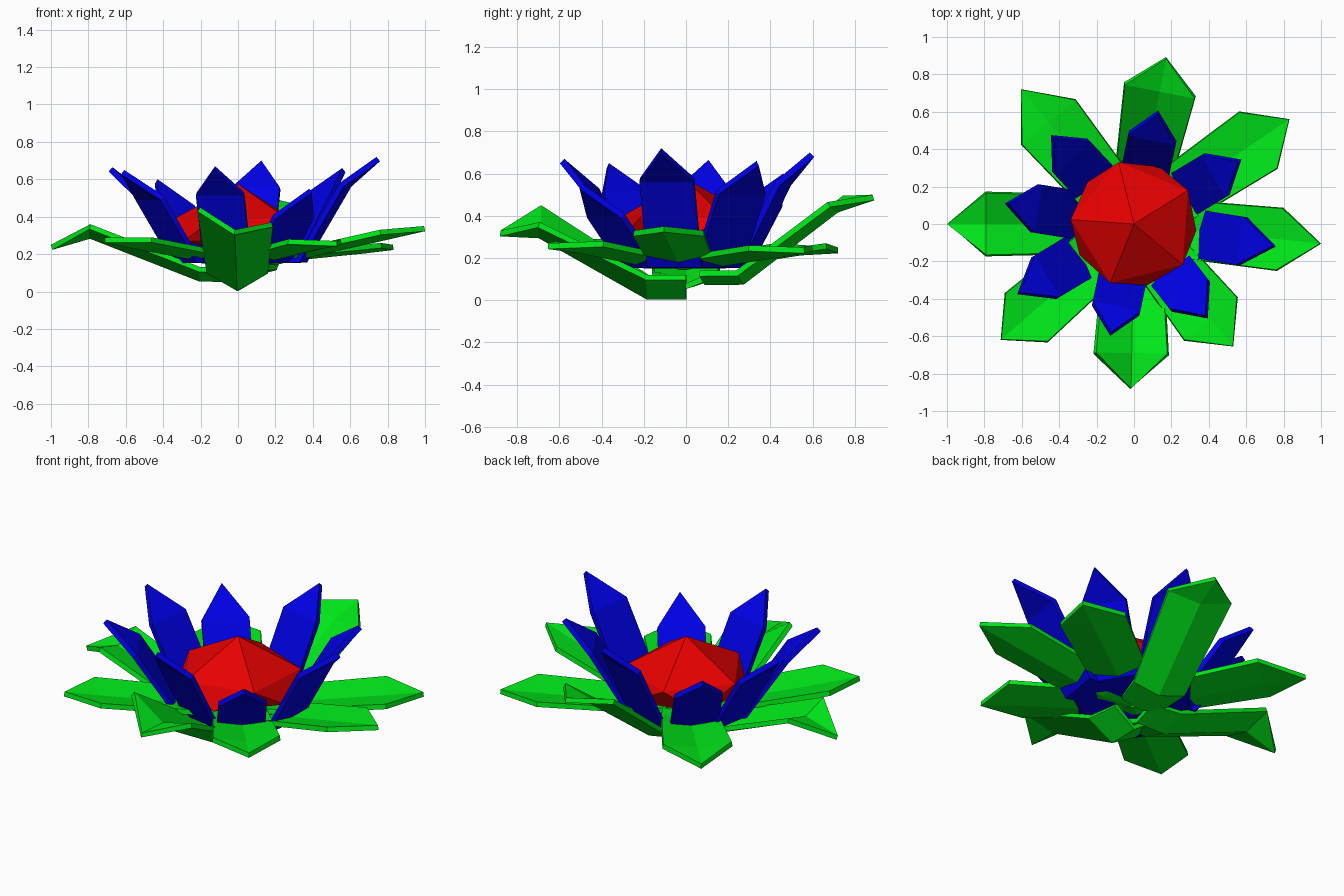
import bpy
import bmesh
from math import cos, sin, radians
from mathutils import Vector

if "Cube" in bpy.data.objects:
    bpy.data.objects.remove(bpy.data.objects["Cube"])


def material(name, rgb):
    mat = bpy.data.materials.new(name)
    mat.use_nodes = True
    mat.diffuse_color = (*rgb, 1)
    mat.node_tree.nodes["Principled BSDF"].inputs["Base Color"].default_value = (*rgb, 1)
    return mat


GREEN = material("leaf green", (0, 0.8, 0.01))
BLUE = material("petal blue", (0, 0, 0.8))
RED = material("heart red", (0.8, 0, 0))


def add_object(name, bm, mat):
    mesh = bpy.data.meshes.new(name)
    bm.to_mesh(mesh)
    bm.free()
    mesh.materials.append(mat)
    obj = bpy.data.objects.new(name, mesh)
    bpy.context.collection.objects.link(obj)
    return obj


def blade(name, mat, angle, stations, tip, thickness):
    """Folded blade: stations are (radius, edge height, half width, fold, roll)."""
    a = radians(angle)
    out = Vector((cos(a), sin(a), 0))
    side = Vector((-sin(a), cos(a), 0))
    up = Vector((0, 0, 1))
    bm = bmesh.new()
    rows = []
    for radius, height, half, fold, roll in stations:
        row = []
        for s in (-1, 0, 1):
            z = height + s * roll - (fold if s == 0 else 0)
            row.append(bm.verts.new(out * radius + side * half * s + up * z))
        rows.append(row)
    point = bm.verts.new(out * tip[0] + up * tip[1])
    for near, far in zip(rows, rows[1:]):
        for i in (0, 1):
            bm.faces.new((near[i], far[i], far[i + 1], near[i + 1]))
    for i in (0, 1):
        bm.faces.new((rows[-1][i], point, rows[-1][i + 1]))
    obj = add_object(name, bm, mat)
    solid = obj.modifiers.new("thickness", "SOLIDIFY")
    solid.thickness = thickness
    solid.offset = -1


# Outer leaves: angle, shoulder (radius, height, half width, roll),
# bend (radius, height), fold, tip (radius, height)
leaves = [
    (79, (0.72, 0.48, 0.19, 0.015), (0.27, 0.14), 0.04, (0.90, 0.50)),
    (34, (0.80, 0.26, 0.18, 0), (0.2, 0.21), 0.03, (1.00, 0.25)),
    (-6, (0.78, 0.33, 0.165, 0), (0.2, 0.20), 0.03, (1.00, 0.35)),
    (-51, (0.65, 0.28, 0.18, 0), (0.2, 0.21), 0.03, (0.84, 0.27)),
    (-91, (0.69, 0.41, 0.19, -0.04), (0.18, 0.12), 0.09, (0.88, 0.33)),
    (-139, (0.76, 0.29, 0.17, 0), (0.2, 0.21), 0.03, (0.94, 0.29)),
    (180, (0.79, 0.36, 0.165, 0), (0.2, 0.13), 0.05, (1.00, 0.25)),
    (130, (0.71, 0.27, 0.185, 0), (0.2, 0.21), 0.03, (0.94, 0.25)),
]
for n, (angle, shoulder, bend, fold, tip) in enumerate(leaves):
    radius, height, half, roll = shoulder
    stations = [
        (bend[0] - 0.18, bend[1], 0.12, fold, 0),
        (*bend, 0.15, fold, 0),
        (radius, height, half, fold, roll),
    ]
    blade(f"outer_leaf_{n + 1}", GREEN, angle, stations, tip, 0.028)

# Inner petals: angle, tip radius, tip height
petals = [
    (78, 0.60, 0.70), (31, 0.65, 0.66), (-9, 0.75, 0.72), (-52, 0.62, 0.55),
    (-102, 0.59, 0.67), (-149, 0.71, 0.65), (171, 0.68, 0.665), (133, 0.63, 0.60),
]
for n, (angle, reach, tip_z) in enumerate(petals):
    stations = [
        (0.1, 0.18, 0.09, 0, 0),
        (0.45 * reach, 0.18, 0.13, 0, 0),
        (0.76 * reach, tip_z - 0.14, 0.13, 0, 0),
    ]
    blade(f"inner_petal_{n + 1}", BLUE, angle, stations, (reach, tip_z), 0.03)

# Faceted heart: two staggered five-point rings between two poles
bm = bmesh.new()
bm.verts.new((0, 0, 0.575))
bm.verts.new((0, 0, 0.19))
for k in range(5):
    for start, radius, z in ((32, 0.34, 0.39), (-6, 0.335, 0.27)):
        a = radians(start + 72 * k)
        bm.verts.new((radius * cos(a), radius * sin(a), z))
bmesh.ops.convex_hull(bm, input=bm.verts)
bmesh.ops.recalc_face_normals(bm, faces=bm.faces)
add_object("faceted_heart", bm, RED)
